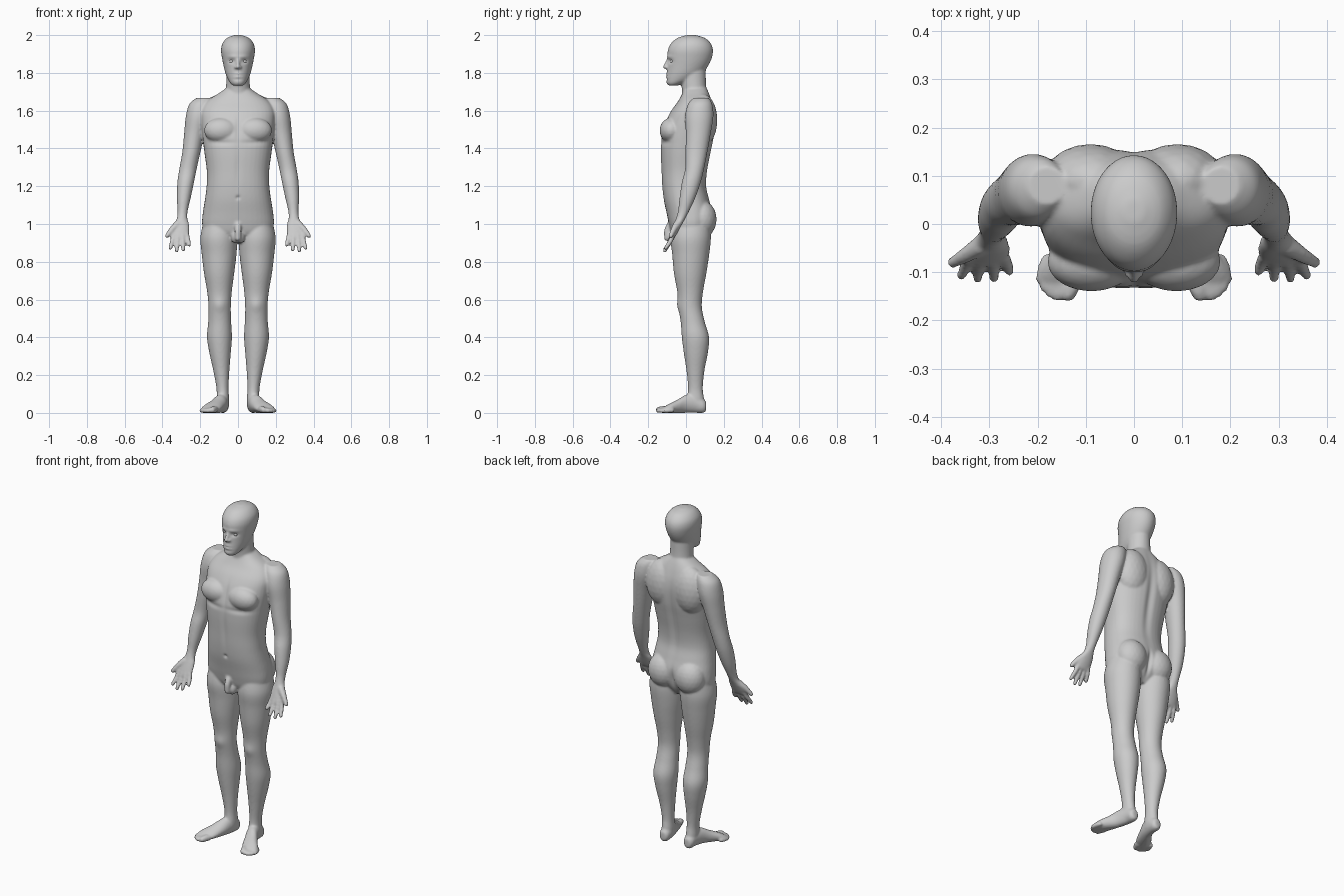
import bpy, bmesh
from math import sin, cos, pi, exp
from mathutils import Vector, Matrix

bm = bmesh.new()


def spline(rows, n=5):
    """Smooth interpolation through rows of numbers."""
    out = []
    for i in range(len(rows) - 1):
        a, b = rows[max(i - 1, 0)], rows[i]
        c, d = rows[i + 1], rows[min(i + 2, len(rows) - 1)]
        for k in range(n):
            t = k / n
            out.append([q + 0.5 * t * (r - p + t * (2 * p - 5 * q + 4 * r - s + t * (3 * (q - r) + s - p)))
                        for p, q, r, s in zip(a, b, c, d)])
    return out + [list(rows[-1])]


def loft(rows, plane="z", sides=(1,), power=1.0, seg=40):
    """Closed skin over elliptical sections (x, y, z, r1, r2)."""
    for s in sides:
        rings = []
        for x, y, z, r1, r2 in spline(rows):
            ring = []
            for k in range(seg):
                c, d = cos(2 * pi * k / seg), sin(2 * pi * k / seg)
                u = r1 * abs(c) ** power * (1 if c > 0 else -1)
                v = r2 * abs(d) ** power * (1 if d > 0 else -1)
                p = (s * (x + u), y + v, z) if plane == "z" else (s * (x + u), y, z + v)
                ring.append(bm.verts.new(p))
            rings.append(ring)
        for a, b in zip(rings, rings[1:]):
            for k in range(seg):
                bm.faces.new((a[k], a[(k + 1) % seg], b[(k + 1) % seg], b[k]))
        bm.faces.new(rings[0])
        bm.faces.new(rings[-1])


def ball(pos, radii, sides=(1, -1)):
    for s in sides:
        m = Matrix.Translation((s * pos[0], pos[1], pos[2])) @ Matrix.Diagonal((*radii, 1))
        bmesh.ops.create_icosphere(bm, subdivisions=3, radius=1, matrix=m)


def digit(rows, sides=(1, -1), n=7):
    """Rounded finger-like form through (x, y, z, radius)."""
    for x, y, z, r in spline(rows, n):
        ball((x, y, z), (r, r, r), sides)


def front_back(rows):
    """(z, half width, front y, back y) to loft rows."""
    return [(0, (f + b) / 2, z, w, (b - f) / 2) for z, w, f, b in rows]


LR = (1, -1)

# Torso
loft(front_back([(.90, .11, -.04, .08), (.95, .175, -.075, .115), (1.0, .19, -.09, .135),
                 (1.06, .186, -.103, .14), (1.13, .175, -.118, .123), (1.2, .166, -.126, .108),
                 (1.28, .165, -.13, .113), (1.38, .178, -.134, .132), (1.46, .188, -.13, .148),
                 (1.54, .196, -.108, .155), (1.6, .195, -.078, .15), (1.65, .165, -.042, .137),
                 (1.69, .105, -.02, .123), (1.72, .06, -.01, .11)]), power=0.85)
ball((.088, -.078, 1.495), (.092, .062, .068))     # chest muscles
ball((.09, .088, 1.55), (.1, .078, .14))           # upper back
ball((.088, .083, 1.025), (.09, .079, .1))         # buttocks

# Neck and head
loft([(0, .05, 1.64, .078, .07), (0, .045, 1.7, .066, .066), (0, .04, 1.75, .062, .066),
      (0, .035, 1.82, .06, .07)])
loft(front_back([(1.733, .025, -.092, -.045), (1.745, .04, -.102, -.01), (1.77, .055, -.104, .05),
                 (1.80, .067, -.101, .09), (1.84, .077, -.098, .119), (1.88, .085, -.098, .137),
                 (1.92, .09, -.096, .143), (1.955, .083, -.08, .132), (1.985, .058, -.045, .1),
                 (2.0, .02, .005, .05)]))
digit([(0, -.094, 1.872, .007), (0, -.104, 1.85, .009), (0, -.112, 1.832, .011)], (1,))
ball((.011, -.102, 1.829), (.009, .01, .008))

# Arms with palms
loft([(.18, .08, 1.668, .04, .04), (.198, .075, 1.635, .06, .064), (.212, .07, 1.57, .064, .075),
      (.23, .065, 1.48, .055, .066), (.247, .055, 1.38, .048, .058), (.265, .045, 1.29, .046, .05),
      (.277, .028, 1.22, .044, .05), (.287, .008, 1.14, .037, .042), (.293, -.012, 1.07, .027, .03),
      (.296, -.028, 1.03, .028, .025), (.299, -.042, 1.0, .04, .022), (.305, -.06, .96, .047, .019),
      (.306, -.073, .93, .043, .015)], sides=LR)

# Fingers and thumb: knuckle, tip
for base, tip in [((.272, -.066, .945), (.258, -.098, .89)), ((.294, -.073, .94), (.290, -.112, .864)),
                  ((.317, -.073, .94), (.325, -.113, .858)), ((.338, -.068, .945), (.358, -.107, .873))]:
    a, b = Vector(base), Vector(tip)
    m = a.lerp(b, .5) + Vector((0, .004, 0))
    digit([(*a, .0135), (*m, .0125), (*b, .0105)])
digit([(.318, -.045, 1.0, .021), (.35, -.065, .97, .016), (.376, -.08, .937, .012)])

# Legs
loft([(.1, .03, 1.02, .08, .095), (.102, .025, .93, .097, .107), (.1, .025, .84, .092, .098),
      (.1, .022, .74, .08, .086), (.098, .022, .64, .065, .068), (.097, .022, .56, .059, .062),
      (.097, .036, .48, .061, .064), (.098, .05, .4, .066, .072), (.095, .052, .32, .057, .064),
      (.088, .05, .22, .042, .047), (.082, .05, .13, .032, .039), (.08, .05, .07, .033, .046),
      (.08, .05, .03, .03, .045)], sides=LR)

# Feet
loft([(.08, .107, .035, .018, .025), (.08, .09, .038, .03, .038), (.082, .05, .05, .034, .05),
      (.095, .0, .048, .037, .048), (.115, -.04, .036, .043, .037), (.137, -.08, .026, .05, .027),
      (.149, -.107, .019, .047, .019), (.152, -.12, .016, .038, .014)], plane="y", sides=LR)
for x, y, r in [(.122, -.11, .018), (.145, -.108, .014), (.16, -.1, .0135), (.172, -.088, .013), (.18, -.073, .0125)]:
    k = 2.2 if r > .015 else 2.5
    digit([(x, y, r, r), (x + .008, y - .02, r, r), (x + .014, y - k * .0165, r * .85, r * .85)])

# Groin
digit([(0, -.082, 1.0, .018), (0, -.098, .965, .018), (0, -.1, .925, .016)], (1,))
ball((.012, -.068, .93), (.024, .028, .034))

# Merge every form into one continuous skin
bmesh.ops.recalc_face_normals(bm, faces=bm.faces)
mesh = bpy.data.meshes.new("forms")
bm.to_mesh(mesh)
bm.free()
forms = bpy.data.objects.new("forms", mesh)
bpy.context.collection.objects.link(forms)
rem = forms.modifiers.new("skin", "REMESH")
rem.mode, rem.voxel_size = "VOXEL", .006
smo = forms.modifiers.new("soften", "SMOOTH")
smo.factor, smo.iterations = .5, 6
dg = bpy.context.evaluated_depsgraph_get()
skin = bpy.data.meshes.new_from_object(forms.evaluated_get(dg))
bpy.data.objects.remove(forms)
body = bpy.data.objects.new("body", skin)
bpy.context.collection.objects.link(body)

# Surface detail: x, z, x radius, z radius, side (-1 front, 1 back), depth
details = [(.035, 1.862, .018, .011, -1, .012), (.03, 1.886, .03, .008, -1, -.004),   # eye sockets, brow
           (0, 1.787, .022, .013, -1, -.005), (0, 1.787, .024, .004, -1, .006),       # lips, mouth
           (0, 1.766, .025, .006, -1, .004),                                          # chin crease
           (0, 1.5, .012, .07, -1, .006), (.09, 1.43, .07, .014, -1, .006),           # breastbone, chest edge
           (0, 1.3, .014, .1, -1, .004), (0, 1.14, .01, .01, -1, .008),               # midline, navel
           (0, 1.4, .022, .2, 1, .010), (0, 1.0, .012, .06, 1, .015),                 # spine, cleft
           (.097, .57, .035, .03, -1, -.006)]                                         # kneecaps
normals = [v.normal.copy() for v in skin.vertices]
for v, n in zip(skin.vertices, normals):
    x, z = abs(v.co.x), v.co.z
    for dx, dz, rx, rz, side, depth in details:
        w = exp(-((x - dx) / rx) ** 2 - ((z - dz) / rz) ** 2) * max(0, side * n.y)
        v.co.y -= side * depth * w
    v.co.z = max(0, v.co.z)
skin.shade_smooth()

# Eyes
for s, side in ((1, "left"), (-1, "right")):
    bpy.ops.mesh.primitive_uv_sphere_add(segments=20, ring_count=12, radius=.012, location=(s * .034, -.07, 1.861))
    eye = bpy.context.object
    eye.name = side + "_eye"
    eye.data.shade_smooth()
